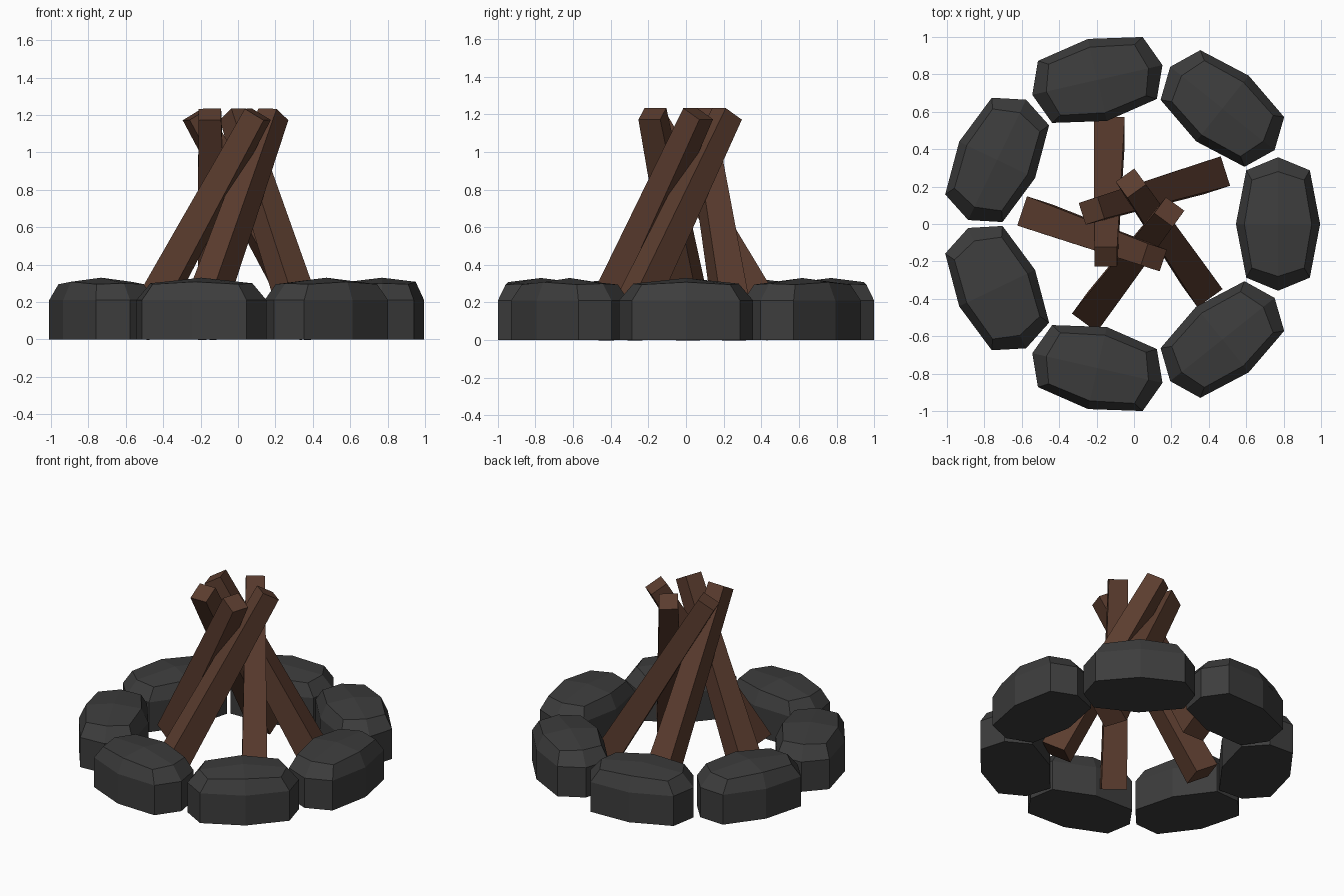
import bpy, bmesh, math
from mathutils import Matrix, Vector

cube = bpy.data.objects.get("Cube")
if cube:
    bpy.data.objects.remove(cube, do_unlink=True)

CENTRE = Matrix.Translation((-0.02, 0, 0))


def make_material(name, rgb):
    mat = bpy.data.materials.new(name)
    mat.use_nodes = True
    mat.diffuse_color = (*rgb, 1)
    mat.node_tree.nodes["Principled BSDF"].inputs["Base Color"].default_value = (*rgb, 1)
    return mat


def make_object(name, bm, mat, matrix):
    mesh = bpy.data.meshes.new(name)
    bmesh.ops.recalc_face_normals(bm, faces=bm.faces)
    bm.to_mesh(mesh)
    bm.free()
    mesh.materials.append(mat)
    obj = bpy.data.objects.new(name, mesh)
    obj.matrix_world = matrix
    bpy.context.collection.objects.link(obj)


def stone_mesh():
    # Subdivided box whose sides bulge to an octagon and whose top is domed
    bm = bmesh.new()
    bmesh.ops.create_cube(bm, size=2)
    bmesh.ops.subdivide_edges(bm, edges=bm.edges[:], cuts=1, use_grid_fill=True)
    side = {(1, 1): (0.17, 0.287), (1, 0): (0.225, 0), (0, 1): (0, 0.357), (0, 0): (0, 0)}
    top = {(1, 1): (0.14, 0.235, 0.295), (1, 0): (0.18, 0, 0.308),
           (0, 1): (0, 0.28, 0.3), (0, 0): (0, 0, 0.33)}
    for v in bm.verts:
        sx, sy, sz = (round(c) for c in v.co)
        key = (abs(sx), abs(sy))
        if sz > 0:
            x, y, z = top[key]
        else:
            x, y = side[key]
            z = 0.21 if sz == 0 else 0
        v.co = (sx * x, sy * y, z)
    return bm


def log_mesh(length):
    # Tapered square beam along z
    bm = bmesh.new()
    bmesh.ops.create_cone(bm, cap_ends=True, segments=4, radius1=0.165 / math.sqrt(2),
                          radius2=0.122 / math.sqrt(2), depth=length,
                          matrix=Matrix.Rotation(math.pi / 4, 4, "Z"))
    return bm


stone_grey = make_material("stone_grey", (0.046, 0.046, 0.046))
log_brown = make_material("log_brown", (0.105, 0.046, 0.028))

# Ring of seven stones
for i in range(7):
    turn = Matrix.Rotation(math.tau * i / 7, 4, "Z")
    make_object(f"stone_{i + 1}", stone_mesh(), stone_grey,
                CENTRE @ turn @ Matrix.Translation((0.79, 0, 0)))

# Five leaning logs, crossing near the top
foot, tip = Vector((-0.112, 0.5, 0.04)), Vector((-0.131, -0.175, 1.203))
axis = (tip - foot).normalized()
across = Vector((1, 0, 0))
across = (across - axis * across.dot(axis)).normalized()
lean = Matrix((across, axis.cross(across), axis)).transposed().to_4x4()
lean.translation = (foot + tip) / 2
for i in range(5):
    turn = Matrix.Rotation(math.tau * i / 5, 4, "Z")
    make_object(f"log_{i + 1}", log_mesh((tip - foot).length), log_brown, CENTRE @ turn @ lean)
